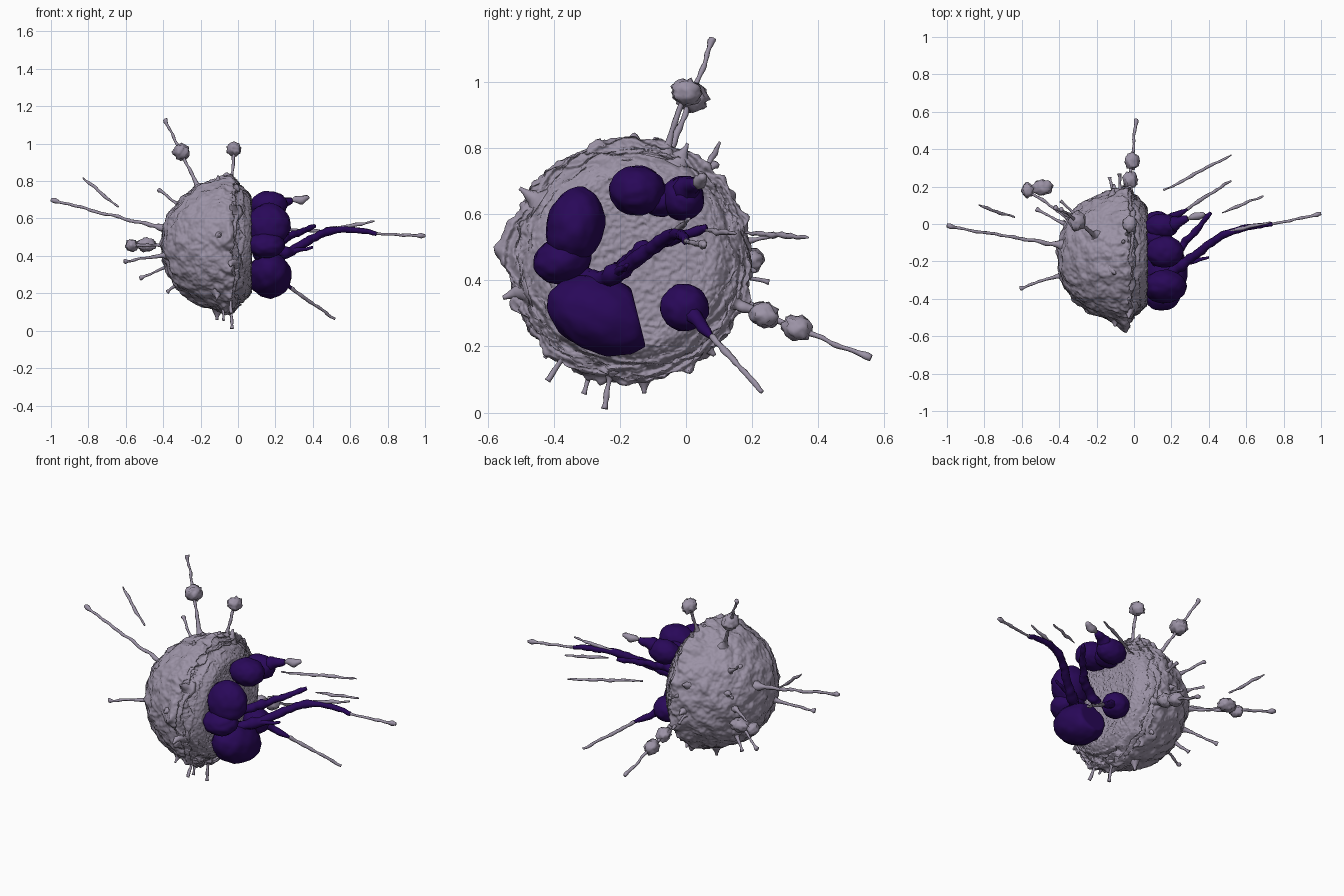
import bpy, bmesh, math, random
from mathutils import Vector, Matrix, noise

if "Cube" in bpy.data.objects:
    bpy.data.objects.remove(bpy.data.objects["Cube"])

random.seed(4)
C = Vector((-0.06, -0.17, 0.46))   # cell centre
R = 0.352


def material(name, rgb):
    m = bpy.data.materials.new(name)
    m.diffuse_color = (*rgb, 1)
    m.use_nodes = True
    m.node_tree.nodes["Principled BSDF"].inputs["Base Color"].default_value = m.diffuse_color
    return m


GREY = material("membrane grey", (0.33, 0.29, 0.38))
PURPLE = material("nucleus purple", (0.022, 0.0025, 0.1))


def finish(bm, name, mat):
    bmesh.ops.recalc_face_normals(bm, faces=bm.faces[:])
    me = bpy.data.meshes.new(name)
    bm.to_mesh(me)
    bm.free()
    me.materials.append(mat)
    for p in me.polygons:
        p.use_smooth = True
    ob = bpy.data.objects.new(name, me)
    bpy.context.collection.objects.link(ob)


def smooth(a, b, x):
    t = max(0, min(1, (x - a) / (b - a)))
    return t * t * (3 - 2 * t)


# Cell body: wrinkled ball with a torn rim and a flattened, pitted open side
def cell_body():
    bm = bmesh.new()
    bmesh.ops.create_icosphere(bm, subdivisions=7, radius=1)
    for v in bm.verts:
        d = v.co.normalized()
        bump = sum(noise.noise(d * f) * 0.09 / f for f in (6, 16, 32))
        flare = 0.014 + 0.04 * max(0, noise.noise(d * 4.5)) + 0.02 * max(0, noise.noise(d * 11))
        p = d * (R + bump + flare * math.exp(-((d.x - 0.03) / 0.15) ** 2))
        # open side
        if d.x > 0.06:
            ring = math.hypot(p.y, p.z)
            dome = 0.03 + 0.1 * (1 - smooth(0.25, 0.37, ring))
            pits = 0.007 * noise.noise(d * 28) + 0.005 * noise.noise(d * 60)
            folds = 0.012 * math.sin(ring * 170 + 6 * noise.noise(d * 4)) * smooth(0.29, 0.32, ring)
            p.x += (min(p.x, dome + pits + folds) - p.x) * smooth(0.06, 0.14, d.x)
        v.co = p + C
    finish(bm, "cell_body", GREY)


# Knotted tube through a few points; radius(t) gives the thickness along it
def tube(name, pts, radius, mat=GREY, sides=8, knots=0.6):
    bm = bmesh.new()
    P = [Vector(p) for p in pts]
    path = []
    for i in range(len(P) - 1):
        p1, p2 = P[i], P[i + 1]
        m1 = (p2 - P[max(i - 1, 0)]) / 2
        m2 = (P[min(i + 2, len(P) - 1)] - p1) / 2
        n = max(3, int((p2 - p1).length / 0.01))
        for k in range(n):
            t = k / n
            h = t * t * (3 - 2 * t)
            path.append(p1 * (1 - h) + p2 * h + m1 * t * (1 - t) ** 2 - m2 * t * t * (1 - t))
    path.append(P[-1])
    rings = []
    for i, q in enumerate(path):
        t = (path[min(i + 1, len(path) - 1)] - path[max(i - 1, 0)]).normalized()
        side = t.cross(Vector((0.1, 0.3, 1))).normalized()
        up = t.cross(side)
        c = q + 0.006 * noise.noise_vector(q * 14)
        ring = []
        for k in range(sides):
            a = math.tau * k / sides
            o = side * math.cos(a) + up * math.sin(a)
            r = radius(i / (len(path) - 1)) * (1 + knots * noise.noise(c * 30 + o * 0.4))
            ring.append(bm.verts.new(c + o * r))
        rings.append(ring)
    for a, b in zip(rings, rings[1:]):
        for k in range(sides):
            j = (k + 1) % sides
            bm.faces.new((a[k], a[j], b[j], b[k]))
    bm.faces.new(rings[0])
    bm.faces.new(rings[-1])
    finish(bm, name, mat)


def taper(a, b):
    return lambda t: a + (b - a) * t


# Rounded lump, optionally tilted about x and cut off flat on its back side
def lump(name, centre, radii, mat, tilt=0, rough=0.06, sub=4, cut=False):
    bm = bmesh.new()
    bmesh.ops.create_icosphere(bm, subdivisions=sub, radius=1)
    rot = Matrix.Rotation(math.radians(tilt), 3, 'X')
    c, n = Vector(centre), Vector((0, 1, 0.25)).normalized()
    for v in bm.verts:
        d = v.co.normalized()
        s = 1 + rough * noise.noise(d * 3.2 + c * 20)
        p = rot @ Vector([d[i] * radii[i] * s for i in range(3)])
        if cut:
            p -= n * max(0, p.dot(n) - 0.106)
        v.co = p + c
    finish(bm, name, mat)


# Thread growing straight out of the cell to a tip, with knobs at (fraction, size)
def radial_thread(name, tip, knobs=()):
    tip = Vector(tip)
    base = C + (tip - C).normalized() * R * 0.97
    tube("thread_" + name, [base, base.lerp(tip, 0.5), tip],
         lambda t: 0.0075 + 0.022 * math.exp(-t * 9) + 0.005 * math.exp(-((t - 0.96) / 0.06) ** 2))
    for i, (f, s) in enumerate(knobs):
        lump(f"knob_{name}_{i + 1}", base.lerp(tip, f), (s * 0.9, s * 1.1, s * 0.9), GREY,
             tilt=-20, rough=0.35, sub=3)


cell_body()

# Nucleus lobes on the open side
lump("nucleus_left_upper", (0.165, -0.335, 0.565), (0.115, 0.087, 0.117), PURPLE, tilt=-12)
lump("nucleus_left_lower", (0.15, -0.375, 0.46), (0.10, 0.09, 0.068), PURPLE, tilt=15)
lump("nucleus_bottom", (0.17, -0.255, 0.295), (0.115, 0.168, 0.115), PURPLE, tilt=-20, cut=True)
lump("nucleus_top_front", (0.165, -0.148, 0.672), (0.10, 0.085, 0.075), PURPLE)
lump("nucleus_top_back", (0.15, -0.01, 0.648), (0.09, 0.065, 0.068), PURPLE)
lump("nucleus_top_bridge", (0.13, -0.075, 0.642), (0.075, 0.06, 0.05), PURPLE)
lump("nucleus_small", (0.125, -0.005, 0.318), (0.075, 0.074, 0.072), PURPLE)

# Purple strands leaving the nucleus, each ending in a grey thread
main_end, upper_end = (0.74, 0, 0.52), (0.41, 0.06, 0.56)
top_end, small_end = (0.29, 0.03, 0.695), (0.28, 0.08, 0.23)
tube("strand_main", [(0.1, -0.36, 0.41), (0.25, -0.22, 0.415), (0.5, -0.05, 0.535), main_end],
     taper(0.034, 0.012), PURPLE, knots=0.35)
tube("strand_upper", [(0.1, -0.2, 0.43), (0.24, -0.13, 0.49), upper_end], taper(0.03, 0.011), PURPLE)
tube("strand_lower", [(0.22, -0.22, 0.41), (0.4, -0.18, 0.45)], taper(0.018, 0.006), PURPLE)
tube("strand_top", [(0.18, -0.01, 0.67), top_end], taper(0.045, 0.018), PURPLE, knots=0.3)
tube("strand_small", [(0.16, 0.01, 0.3), small_end], taper(0.028, 0.009), PURPLE, knots=0.3)
tube("thread_main", [main_end, (1, 0.055, 0.507)],
     lambda t: 0.008 + 0.006 * math.exp(-((t - 0.88) / 0.06) ** 2))
tube("thread_small", [small_end, (0.515, 0.23, 0.065)], taper(0.011, 0.007))
tube("thread_top", [top_end, (0.38, 0.05, 0.708)], lambda t: 0.006 + 0.017 * math.sin(math.pi * t))

# Loose thread pieces
loose = [((0.47, 0.06, 0.55), (0.69, 0.15, 0.54)), ((0.5, -0.04, 0.545), (0.73, 0.01, 0.585)),
         ((0.16, 0.18, 0.545), (0.52, 0.37, 0.53)), ((-0.64, 0.035, 0.66), (-0.83, 0.1, 0.82))]
for i, ends in enumerate(loose):
    tube(f"loose_thread_{i + 1}", ends, lambda t: 0.004 + 0.005 * math.sin(math.pi * t))

# Threads growing from the cell
radial_thread("left_long", (-1, -0.01, 0.70))
radial_thread("left_front", (-0.61, -0.34, 0.37))
radial_thread("left_low", (-0.52, 0.08, 0.285))
radial_thread("left_lowest", (-0.38, 0.01, 0.21))
radial_thread("left_high", (-0.42, 0.09, 0.755))
radial_thread("left_back", (-0.39, 0.12, 0.57))
radial_thread("back_middle", (-0.08, 0.27, 0.535))
radial_thread("back_low", (-0.13, 0.25, 0.395))
radial_thread("foot_front", (-0.035, -0.42, 0.10))
radial_thread("foot_middle", (-0.03, -0.245, 0.013))
radial_thread("foot_side", (-0.08, -0.31, 0.055))
radial_thread("top_left", (-0.39, 0.08, 1.13), [(0.54, 0.048)])
radial_thread("top_right", (-0.022, 0, 0.97), [(1, 0.042)])
radial_thread("back_chain", (0.012, 0.56, 0.165), [(0.22, 0.042), (0.46, 0.042)])
radial_thread("left_knot", (-0.58, 0.19, 0.455), [(0.95, 0.036)])
lump("knob_left", (-0.49, 0.195, 0.46), (0.055, 0.04, 0.036), GREY, rough=0.35, sub=3)

# Short spikes around the torn rim
for i in range(13):
    a = math.tau * (i + random.uniform(-0.35, 0.35)) / 13
    d = Vector((0, math.cos(a), math.sin(a)))
    base = C + Vector((random.uniform(-0.06, 0.05), 0, 0))
    tube(f"rim_spike_{i + 1}", [base + d * 0.32, base + d * random.uniform(0.375, 0.405)],
         lambda t: 0.006 + 0.055 * (1 - t) ** 2)
